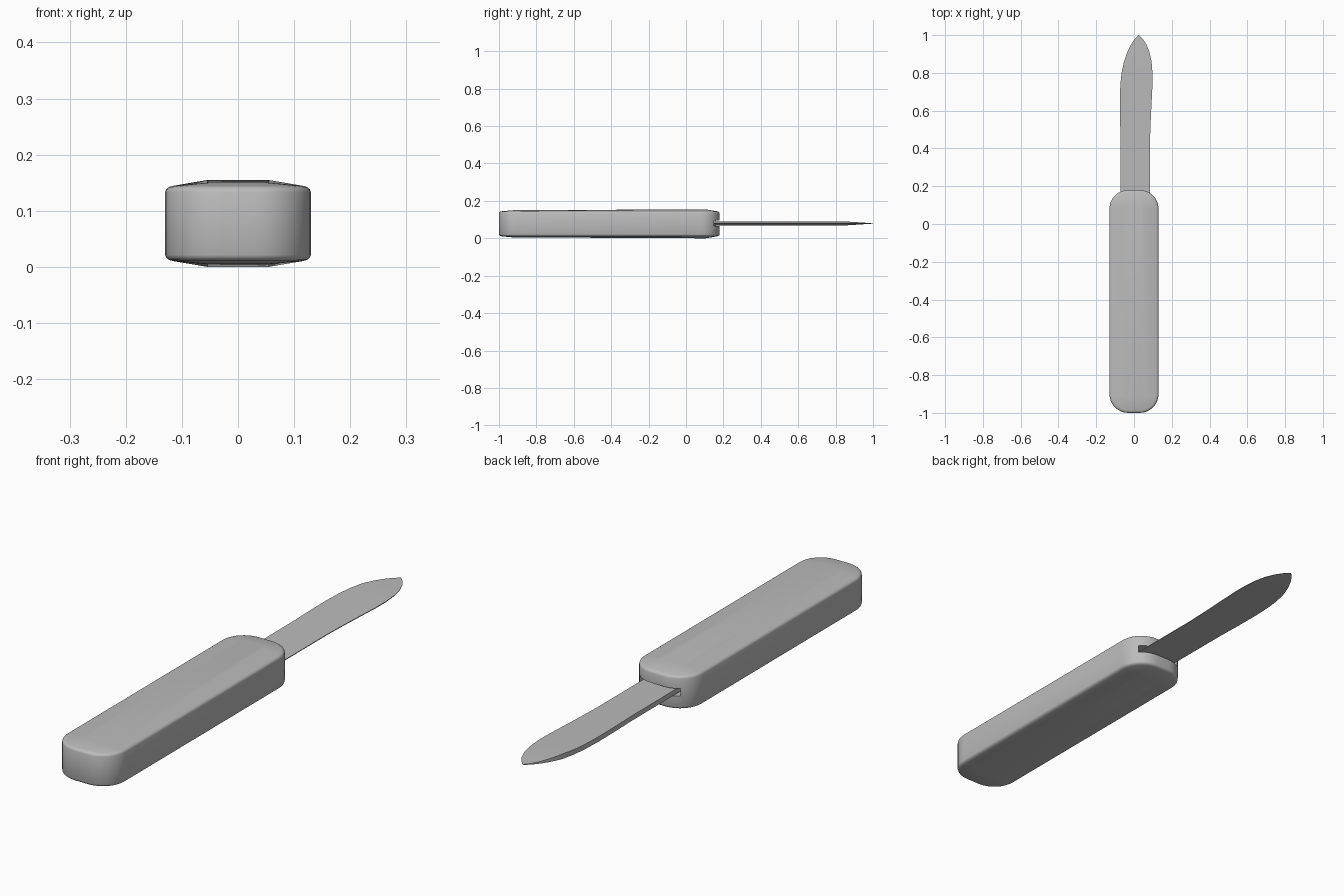
import bpy, bmesh, math

if "Cube" in bpy.data.objects:
    bpy.data.objects.remove(bpy.data.objects["Cube"], do_unlink=True)

grey = bpy.data.materials.new("plain grey")
grey.use_nodes = True
colour = (0.5, 0.5, 0.5, 1)
grey.diffuse_color = colour
grey.node_tree.nodes["Principled BSDF"].inputs["Base Color"].default_value = colour

MID = 0.0775  # height of the centre plane


def loft(name, rings):
    """Skin closed rings of equal length and cap both ends."""
    bm = bmesh.new()
    loops = [[bm.verts.new(p) for p in ring] for ring in rings]
    n = len(loops[0])
    for a, b in zip(loops, loops[1:]):
        for i in range(n):
            j = (i + 1) % n
            bm.faces.new((a[i], a[j], b[j], b[i]))
    bm.faces.new(loops[0][::-1])
    bm.faces.new(loops[-1])
    bmesh.ops.recalc_face_normals(bm, faces=bm.faces)
    mesh = bpy.data.meshes.new(name)
    bm.to_mesh(mesh)
    bm.free()
    mesh.materials.append(grey)
    obj = bpy.data.objects.new(name, mesh)
    bpy.context.collection.objects.link(obj)
    return obj


def smooth(obj, degrees):
    bpy.ops.object.select_all(action="DESELECT")
    obj.select_set(True)
    bpy.context.view_layer.objects.active = obj
    bpy.ops.object.shade_smooth_by_angle(angle=math.radians(degrees))


def handle_ring(inset, height, side, tilt=0):
    """Rounded rectangle, offset inwards, above or below the centre plane."""
    radius = max(0.1 - inset, 0.025)
    hx, hy = 0.13 - inset - radius, 0.59 - inset - radius
    ring = []
    for k, (sx, sy) in enumerate([(1, 1), (-1, 1), (-1, -1), (1, -1)]):
        for step in range(9):
            a = math.pi / 2 * (k + step / 8)
            x = sx * hx + radius * math.cos(a)
            y = sy * hy + radius * math.sin(a)
            ring.append((x, y - 0.41, MID + side * (height + tilt * y)))
    return ring


# Handle: straight walls, softly rounded rim and a shallow crown on both faces
levels = [(0, 0.056), (0.002, 0.061), (0.007, 0.065), (0.014, 0.067)]
half = [(i, h, 0) for i, h in levels] + [(0.075, 0.075, 0.0048)]
rings = [handle_ring(i, h, -1, t) for i, h, t in reversed(half)]
rings += [handle_ring(i, h, 1, t) for i, h, t in half]
handle = loft("handle", rings)

# Slot in the end of the handle
bpy.ops.mesh.primitive_cube_add(size=1, location=(0.007, 0.17, MID + 0.002))
cutter = bpy.context.object
cutter.name = "slot_cutter"
cutter.scale = (0.19, 0.1, 0.03)
cutter.hide_render = True
cutter.hide_viewport = True
cut = handle.modifiers.new("slot", "BOOLEAN")
cut.operation = "DIFFERENCE"
cut.solver = "EXACT"
cut.object = cutter
bpy.context.view_layer.update()
bpy.context.view_layer.objects.active = handle
bpy.ops.object.modifier_apply(modifier="slot")
bpy.data.objects.remove(cutter, do_unlink=True)
smooth(handle, 35)

# Blade: stations (y, spine x, edge x), thick spine and thin cutting edge
stations = [(0.1, -0.07, 0.085), (0.45, -0.071, 0.085), (0.56, -0.074, 0.089),
            (0.66, -0.075, 0.094), (0.74, -0.072, 0.098), (0.8, -0.066, 0.098),
            (0.86, -0.053, 0.093), (0.91, -0.036, 0.082), (0.95, -0.016, 0.066),
            (0.98, 0.004, 0.046), (1.0, 0.024, 0.026)]


def blade_ring(y, spine, edge):
    taper = min(1, 0.1 + (1 - y) / 0.15)
    t = 0.01 * taper
    z = MID + 0.002
    return [(spine, y, z - t), (edge, y, z - 0.0015 * taper),
            (edge, y, z + 0.0015 * taper), (spine, y, z + t)]


blade = loft("blade", [blade_ring(*s) for s in stations])
smooth(blade, 30)
